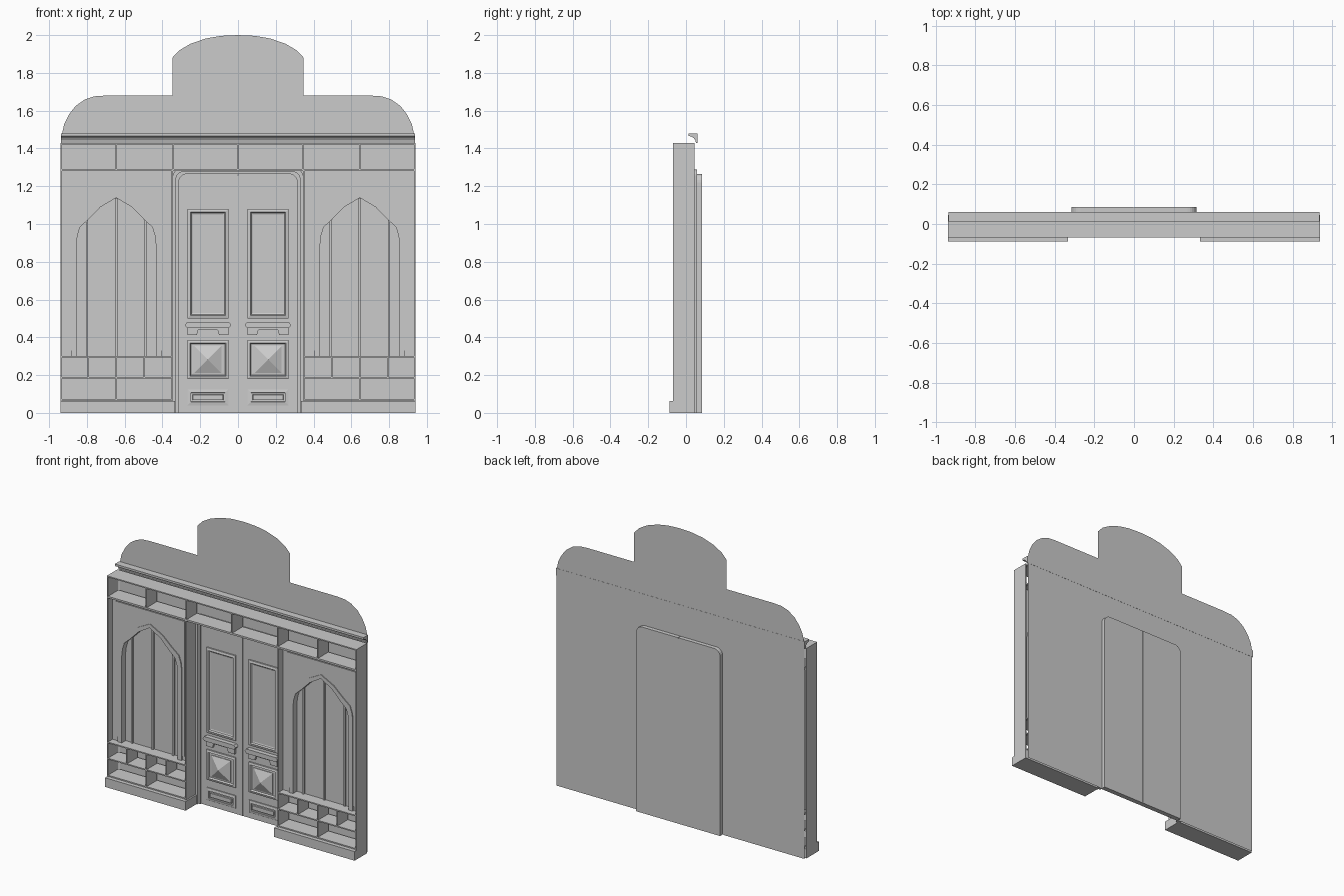
import bpy, bmesh, math

if "Cube" in bpy.data.objects:
    bpy.data.objects.remove(bpy.data.objects["Cube"])

# The right half is modelled; a mirror modifier makes the left half.
def finish(name, bm):
    bmesh.ops.remove_doubles(bm, verts=bm.verts, dist=1e-5)
    bmesh.ops.recalc_face_normals(bm, faces=bm.faces)
    me = bpy.data.meshes.new(name)
    bm.to_mesh(me)
    bm.free()
    ob = bpy.data.objects.new(name, me)
    bpy.context.collection.objects.link(ob)
    m = ob.modifiers.new("mirror", 'MIRROR')
    m.use_clip = True
    return ob

def prism(name, pts, y0, y1=None):
    """Outline in x,z pushed from y0 to y1 (flat sheet without y1)."""
    bm = bmesh.new()
    f = bm.faces.new([bm.verts.new((x, y0, z)) for x, z in pts])
    if y1 is not None:
        r = bmesh.ops.extrude_face_region(bm, geom=[f])
        for v in r["geom"]:
            if isinstance(v, bmesh.types.BMVert):
                v.co.y = y1
    return finish(name, bm)

def box(name, x0, x1, y0, y1, z0, z1):
    return prism(name, [(x0, z0), (x1, z0), (x1, z1), (x0, z1)], y0, y1)

def panel(name, x0, x1, z0, z1, steps):
    """Nested rectangles, each (inset, y), joined into a moulded panel."""
    bm = bmesh.new()
    last = None
    for d, y in steps:
        cur = [bm.verts.new((x, y, z)) for x, z in
               ((x0+d, z0+d), (x1-d, z0+d), (x1-d, z1-d), (x0+d, z1-d))]
        if last:
            for i in range(4):
                j = (i + 1) % 4
                bm.faces.new((last[i], last[j], cur[j], cur[i]))
        last = cur
    bm.faces.new(last)
    return finish(name, bm)

def rounded_half(w, h, r):
    """Right half outline of a door with a rounded top corner, bottom to top."""
    return [(w, 0)] + [(w - r + r*math.cos(a), h - r + r*math.sin(a))
            for a in [math.pi/2*i/6 for i in range(7)]] + [(0, h)]

# Back wall and stepped crest, one thin sheet with the doorway left open
crest = [(.933, 1.47), (.92, 1.53), (.895, 1.58), (.86, 1.625), (.81, 1.66), (.76, 1.676),
         (.70, 1.68), (.348, 1.68), (.348, 1.88), (.31, 1.92), (.25, 1.955), (.17, 1.982),
         (.09, 1.996), (0, 2.0)]
prism("back_wall", rounded_half(.33, 1.28, .04)[::-1] + [(.933, 0)] + crest, .06)

# Cornice
bm = bmesh.new()
prof = [(.061, 1.48), (.013, 1.48), (.013, 1.466), (.028, 1.463), (.041, 1.455),
        (.049, 1.444), (.053, 1.43), (.061, 1.43)]
a, b = ([bm.verts.new((x, y, z)) for y, z in prof] for x in (0, .937))
for i in range(len(prof)):
    j = (i + 1) % len(prof)
    bm.faces.new((a[i], a[j], b[j], b[i]))
bm.faces.new(b)
finish("cornice", bm)

# Carcass boards
F, B, T = -.068, .046, .008
box("outer_side", .932, .94, F, B, .06, 1.43)
box("inner_side", .344, .352, F, B, .06, 1.285)
box("top_board", 0, .932, F, B, 1.422, 1.43)
box("fascia_shelf", 0, .932, F, B, 1.28, 1.292)
for z in (.066, .182, .292):
    box("low_shelf", .352, .932, F, B, z, z + T)
for x in (0, .344, .645):
    box("fascia_divider", max(0, x - .004), x + .004, F, B, 1.292, 1.422)
box("low_divider", .641, .649, F, B, .074, .182)
for x in (.496, .645, .792):
    box("mid_divider", x - .004, x + .004, F, B, .19, .292)
box("plinth", .333, .94, -.088, B, 0, .062)

# Arched niche
C = .645
half = [(1, .92), (.975, .965), (.91, 1.01), (.70, 1.05), (.40, 1.115), (0, 1.165)]
def arch(w, drop, zb):
    right = [(w*k, z - drop) for k, z in half]
    pts = [(w, zb)] + right + [(-x, z) for x, z in right[-2::-1]] + [(-w, zb)]
    return [(C + x, z) for x, z in pts]
def around(x0, x1, zb, zt, hole):
    return [(x0, zb), (x0, zt), (x1, zt), (x1, zb)] + hole

prism("niche_panel", around(.352, .932, .30, 1.28, arch(.23, .008, .30)), -.018, -.006)
prism("spandrel_plate", around(C-.26, C+.26, .33, 1.25, arch(.24, 0, .33)), -.024, -.017)
prism("arch_moulding", arch(.24, 0, .30) + arch(.21, .026, .30)[::-1], -.03, .012)
box("niche_back", C-.235, C+.235, .012, .018, .30, 1.16)
for x, h in ((-.155, 1.03), (0, 1.135), (.155, 1.03)):
    box("niche_batten", C+x-.006, C+x+.006, .0, .013, .30, h)

# Door frame and leaf
outer, mid, inner = (rounded_half(w, h, r) for w, h, r in
                     ((.343, 1.288, .03), (.328, 1.277, .04), (.314, 1.265, .045)))
prism("door_frame", outer + mid[::-1], .03, .058)
prism("door_frame_inner", mid + inner[::-1], .04, .058)
leaf = rounded_half(.316, 1.266, .045)
prism("door_leaf", [(.0015, 0)] + leaf[:-1] + [(.0015, 1.266)], .052, .085)
box("door_core", 0, .01, .058, .084, 0, 1.26)

# Door panels and ledge
S = .052
x0, x1 = .05, .268
panel("upper_panel", x0, x1, .50, 1.08,
      [(0, S), (0, .042), (.016, .038), (.022, .047), (.03, .050)])
panel("square_panel", x0, x1, .18, .385,
      [(0, S), (0, .042), (.014, .038), (.02, .049), (.03, .048)])
panel("square_pyramid", .087, .231, .2105, .3545, [(0, .05), (0, .044), (.0719, .012)])
panel("kick_panel", x0, x1, .04, .125,
      [(0, S), (0, .045), (.018, .042), (.02, .050), (.028, .050), (.029, .04)])
prism("ledge", [(.035, .465), (.047, .45), (.27, .45), (.282, .465), (.27, .48), (.047, .48)],
      .022, S)
prism("ledge_apron", [(.05, .45), (.05, .412), (.10, .412), (.108, .44), (.21, .44),
      (.218, .412), (.268, .412), (.268, .45)], .036, S)
